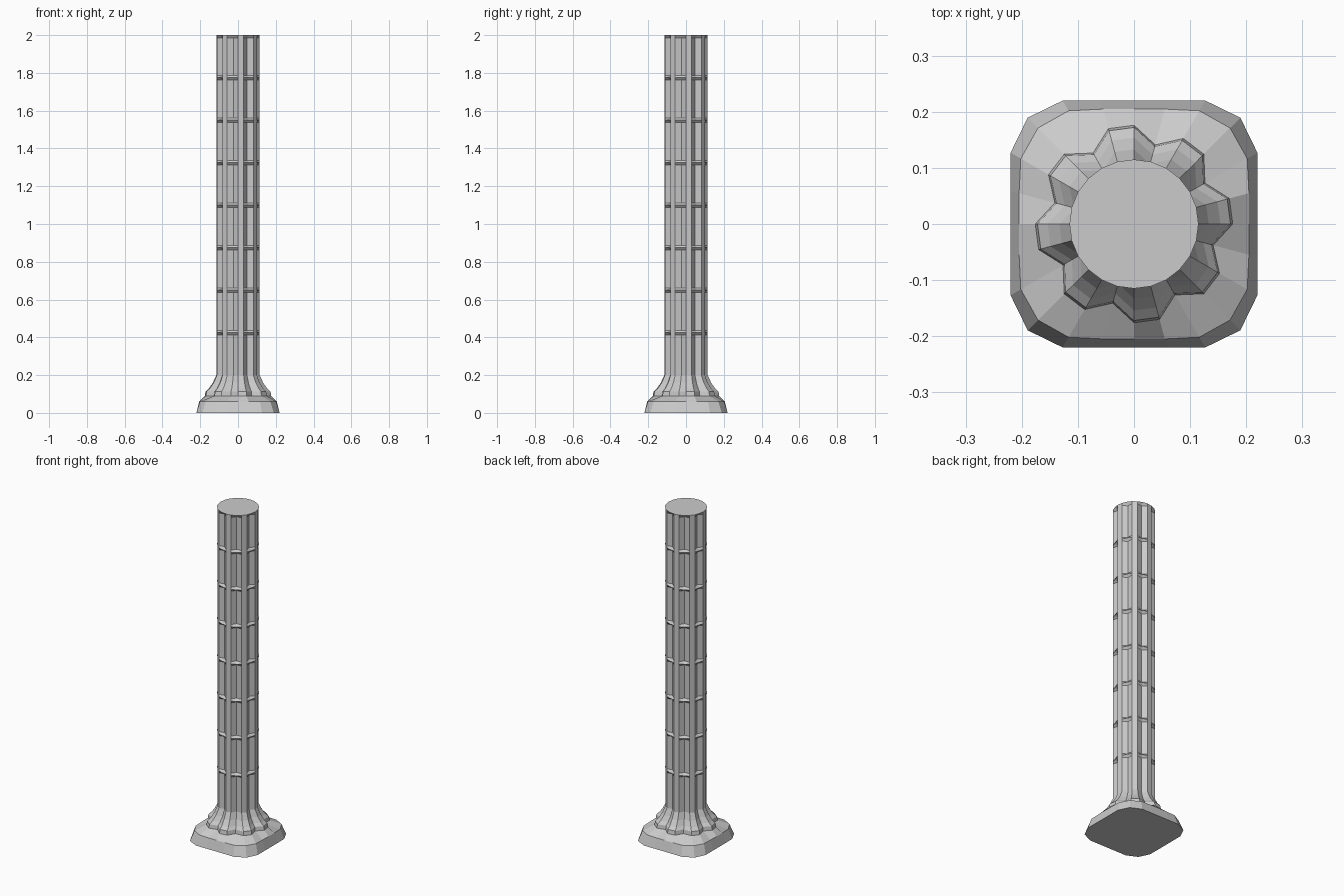
import bpy
import bmesh
from math import cos, sin, radians

if "Cube" in bpy.data.objects:
    bpy.data.objects.remove(bpy.data.objects["Cube"])

SIDES = 24


def ring(z, radius, groove=1.0):
    """24-sided loop; every third corner is pulled in to make eight flutes."""
    pts = []
    for i in range(SIDES):
        r = radius * (groove if i % 3 == 2 else 1.0)
        a = radians(15 * i)
        pts.append((r * cos(a), r * sin(a), z))
    return pts


def square_ring(z, radii):
    """Rounded square loop; radii are given at 0, 15, 30 and 45 degrees."""
    pts = []
    for i in range(SIDES):
        k = i % 6
        r = radii[min(k, 6 - k)]
        a = radians(15 * i)
        pts.append((r * cos(a), r * sin(a), z))
    return pts


def loft(name, rings, cap_bottom=False, cap_top=False):
    bm = bmesh.new()
    loops = [[bm.verts.new(p) for p in r] for r in rings]
    for low, high in zip(loops, loops[1:]):
        for i in range(SIDES):
            j = (i + 1) % SIDES
            bm.faces.new((low[i], low[j], high[j], high[i]))
    if cap_bottom:
        bm.faces.new(loops[0][::-1])
    if cap_top:
        bm.faces.new(loops[-1])
    mesh = bpy.data.meshes.new(name)
    bm.to_mesh(mesh)
    bm.free()
    obj = bpy.data.objects.new(name, mesh)
    bpy.context.collection.objects.link(obj)
    return obj


FLUTE = 0.83
R = 0.115

# Plinth: tapered rounded square with a sloped top up to the scalloped foot
loft("plinth", [
    square_ring(0.0, (0.22, 0.228, 0.254, 0.268)),
    square_ring(0.06, (0.205, 0.212, 0.233, 0.242)),
    ring(0.09, 0.176, FLUTE),
], cap_bottom=True)

# Flared foot with eight scallops
loft("flared_foot", [
    ring(0.09, 0.176, FLUTE),
    ring(0.113, 0.172, FLUTE),
    ring(0.13, 0.154, FLUTE),
    ring(0.16, 0.133, FLUTE),
    ring(0.2, R, FLUTE),
])

# Fluted shaft, with the flutes closed by a thin full ring at each joint
levels = [ring(0.2, R, FLUTE)]
for k in range(1, 8):
    z = 0.2 + 0.225 * k
    levels += [ring(z - 0.012, R, FLUTE), ring(z, R), ring(z + 0.012, R, FLUTE)]
levels += [ring(1.985, R, FLUTE), ring(2.0, R)]
loft("fluted_shaft", levels, cap_top=True)
